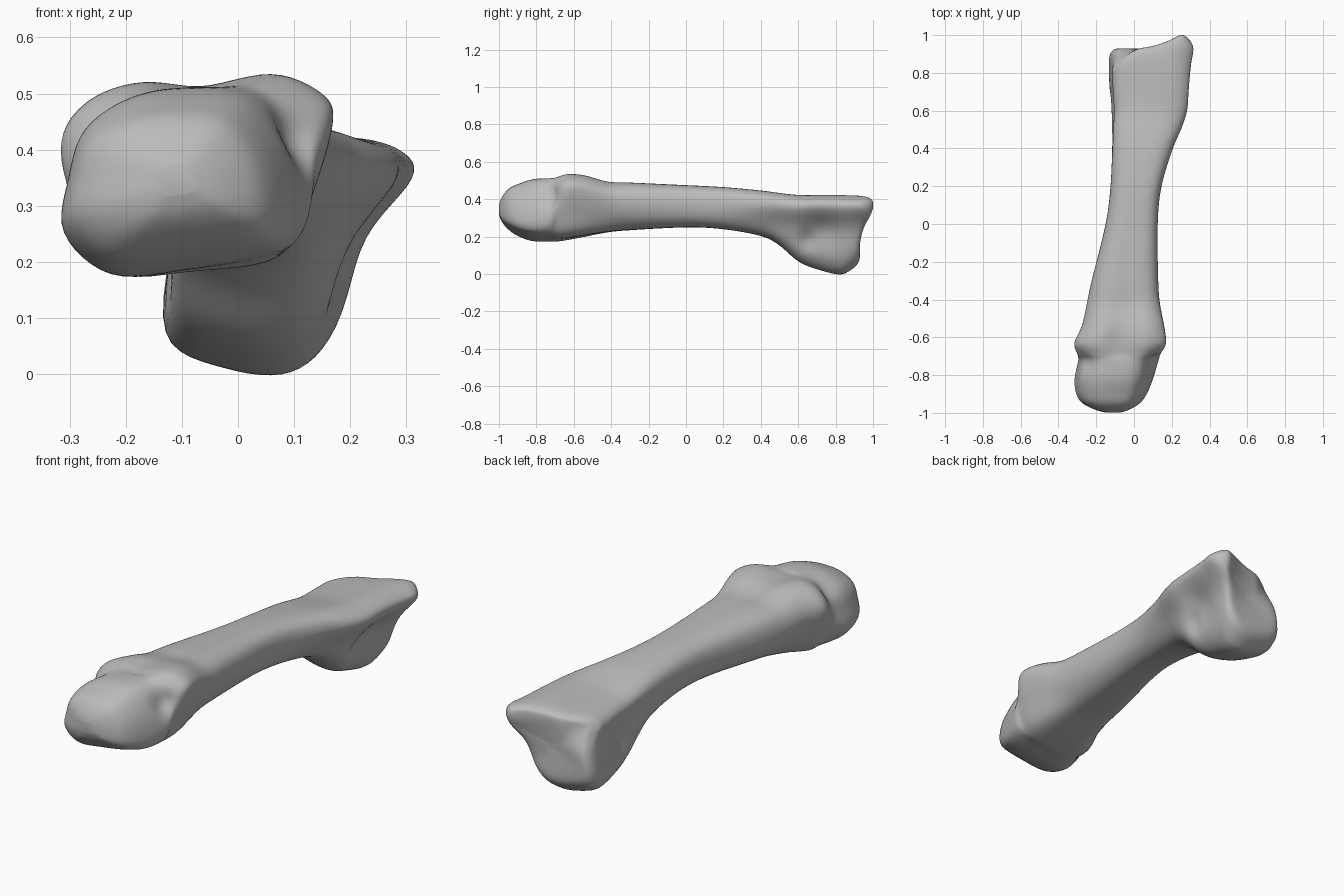
import bpy, bmesh, math
from mathutils import Vector

cube = bpy.data.objects.get("Cube")
if cube:
    bpy.data.objects.remove(cube, do_unlink=True)

# Cross-section outlines (x, z), all starting at the -x side and running over the top
HEAD = [(-.295, .35), (-.265, .44), (-.18, .495), (-.07, .51), (.035, .495), (.1, .41),
        (.125, .31), (.115, .24), (.055, .21), (-.09, .186), (-.22, .176), (-.305, .25)]
KNOBS = [(-.31, .42), (-.26, .49), (-.17, .52), (-.07, .51), (.06, .535), (.15, .5),
         (.17, .45), (.135, .33), (.08, .22), (-.08, .2), (-.22, .2), (-.285, .31)]
SHAFT = [(-.15, .36), (-.137, .43), (-.085, .468), (-.01, .475), (.07, .469), (.115, .435),
         (.125, .37), (.105, .3), (.055, .258), (-.01, .25), (-.075, .256), (-.132, .295)]
BASE = [(-.112, .27), (-.112, .352), (-.055, .393), (.08, .412), (.21, .425), (.29, .402),
        (.31, .35), (.225, .235), (.177, .075), (.1, 0), (-.02, .008), (-.132, .07)]

# Stations along the bone: y, x range, z range, position in the outline sequence
STATIONS = [
    (-1, -.14, -.08, .32, .37, 0),
    (-.985, -.2, -.03, .28, .41, 0),
    (-.95, -.27, .03, .24, .455, 0),
    (-.9, -.303, .067, .205, .48, 0),
    (-.82, -.312, .1, .178, .507, 0),
    (-.73, -.295, .128, .177, .515, .15),
    (-.69, -.302, .147, .18, .523, .7),
    (-.63, -.317, .17, .19, .536, 1),
    (-.54, -.277, .16, .205, .53, 1.2),
    (-.42, -.25, .137, .225, .497, 1.55),
    (-.3, -.225, .128, .235, .491, 1.85),
    (0, -.15, .125, .25, .475, 2),
    (.2, -.125, .145, .24, .465, 2.05),
    (.4, -.12, .205, .205, .448, 2.35),
    (.5, -.12, .248, .155, .435, 2.6),
    (.6, -.12, .28, .07, .424, 2.85),
    (.7, -.127, .287, .03, .422, 3),
    (.82, -.132, .3, .001, .422, 3),
    (.88, -.13, .312, .025, .419, 3),
    (.915, -.115, .305, .055, .409, 3),
    (.93, -.085, .272, .095, .387, 3),
    (.927, 0, .18, .17, .31, 3),
    (.923, .06, .1, .22, .25, 3),
]

# Hollows: centre, radius, depth
HOLLOWS = [
    ((-.255, -.735, .46), .04, .015),
    ((.105, -.72, .42), .05, .03),
    ((.21, .74, .22), .07, .02),
    ((.18, .65, .18), .04, .03),
    ((-.115, .67, .19), .03, .03),
]


def clamp(v):
    return max(0.0, min(1.0, v))


def normalised(outline):
    """Scale an outline into the unit square."""
    xs, zs = zip(*outline)
    x0, z0 = min(xs), min(zs)
    width, height = max(xs) - x0, max(zs) - z0
    return [Vector(((x - x0) / width, (z - z0) / height)) for x, z in outline]


def spline(points, steps, closed):
    """Catmull-Rom curve through the points."""
    count = len(points)

    def pick(i):
        return points[i % count] if closed else points[max(0, min(count - 1, i))]

    result = []
    for i in range(count if closed else count - 1):
        a, b, c, d = (pick(i + k) for k in (-1, 0, 1, 2))
        for s in range(steps):
            t = s / steps
            result.append(b + (c - a) * (t / 2)
                          + (a * 2 - b * 5 + c * 4 - d) * (t * t / 2)
                          + (b * 3 - a - c * 3 + d) * (t ** 3 / 2))
    if not closed:
        result.append(points[-1].copy())
    return result


def station_ring(station, outlines):
    """Blend two neighbouring outlines and fit them to the station's ranges."""
    y, x0, x1, z0, z1, place = station
    low = min(int(place), len(outlines) - 2)
    ring = []
    for p, q in zip(outlines[low], outlines[low + 1]):
        u, v = p.lerp(q, place - low)
        ring.append(Vector((x0 + (x1 - x0) * u, y, z0 + (z1 - z0) * v)))
    return ring


def build_bone():
    outlines = [normalised(o) for o in (HEAD, KNOBS, SHAFT, BASE)]
    control_rings = [station_ring(s, outlines) for s in STATIONS]
    lines = [spline(list(line), 6, False) for line in zip(*control_rings)]
    rings = [spline(list(ring), 6, True) for ring in zip(*lines)]

    # Skin the rings and close both ends
    bm = bmesh.new()
    loops = [[bm.verts.new(p) for p in ring] for ring in rings]
    for one, two in zip(loops, loops[1:]):
        for i in range(len(one)):
            j = (i + 1) % len(one)
            bm.faces.new((one[i], one[j], two[j], two[i]))
    bm.faces.new(loops[0])
    bm.faces.new(loops[-1])

    # Pull one upper corner of the base into a blunt point, set the other back
    for v in bm.verts:
        x, y, z = v.co
        reach = clamp((y - .7) / .2)
        side = clamp(x / .25) ** 2 * (1 - .5 * clamp((x - .26) / .05))
        v.co.y += .075 * reach * side * clamp((z - .17) / .18)
        v.co.y -= .07 * reach * clamp((.02 - x) / .12) * clamp((z - .25) / .1)

    # Press in the hollows
    bmesh.ops.recalc_face_normals(bm, faces=bm.faces)
    bm.normal_update()
    for centre, radius, depth in HOLLOWS:
        for v in bm.verts:
            distance = (v.co - Vector(centre)).length / radius
            if distance < 3:
                v.co -= v.normal * depth * math.exp(-distance * distance)

    # Soften the blends between the outlines
    for _ in range(4):
        bmesh.ops.smooth_vert(bm, verts=bm.verts, factor=.5,
                              use_axis_x=True, use_axis_y=True, use_axis_z=True)

    for face in bm.faces:
        face.smooth = True
    mesh = bpy.data.meshes.new("bone")
    bm.to_mesh(mesh)
    bm.free()
    bone = bpy.data.objects.new("bone", mesh)
    bpy.context.collection.objects.link(bone)
    return bone


grey = bpy.data.materials.new("plain grey")
grey.use_nodes = True
colour = (.5, .5, .5, 1)
grey.diffuse_color = colour
for node in grey.node_tree.nodes:
    if node.type == 'BSDF_PRINCIPLED':
        node.inputs["Base Color"].default_value = colour

build_bone().data.materials.append(grey)
